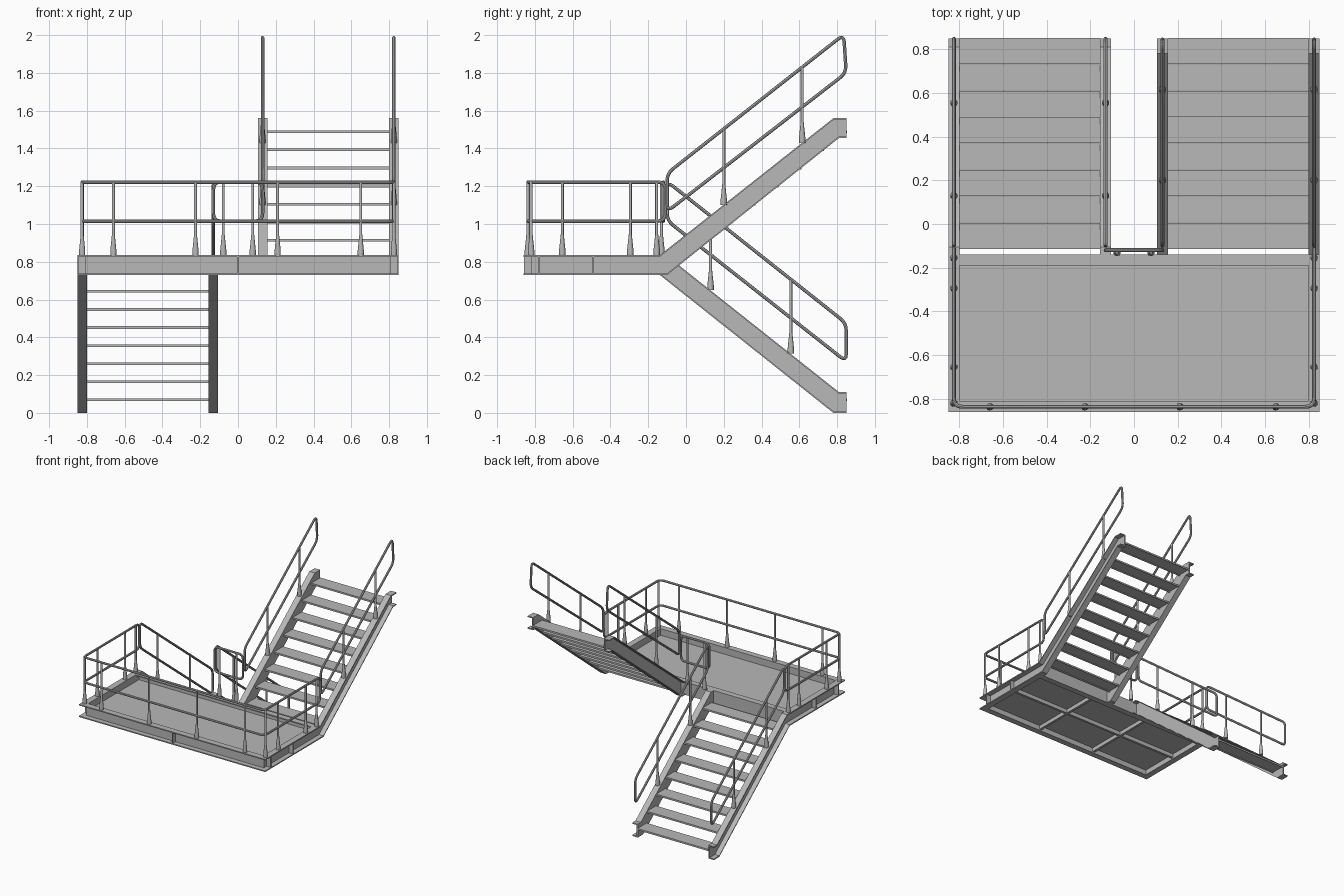
import bpy, bmesh
from mathutils import Vector

cube = bpy.data.objects.get("Cube")
if cube:
    bpy.data.objects.remove(cube)

steel = bpy.data.materials.new("grey_steel")
steel.use_nodes = True
GREY = (0.48, 0.48, 0.48, 1)
steel.diffuse_color = GREY
steel.node_tree.nodes["Principled BSDF"].inputs["Base Color"].default_value = GREY


def finish(name, bm):
    bmesh.ops.recalc_face_normals(bm, faces=bm.faces)
    mesh = bpy.data.meshes.new(name)
    bm.to_mesh(mesh)
    bm.free()
    mesh.materials.append(steel)
    obj = bpy.data.objects.new(name, mesh)
    bpy.context.collection.objects.link(obj)
    return obj


def add_box(bm, lo, hi):
    lo, hi = Vector(lo), Vector(hi)
    verts = bmesh.ops.create_cube(bm, size=1)["verts"]
    for v in verts:
        v.co = (lo + hi) / 2 + v.co * (hi - lo)


def box(name, lo, hi):
    bm = bmesh.new()
    add_box(bm, lo, hi)
    return finish(name, bm)


def channel(name, stations, t=0.009):
    """Sweep a C section; a station is (inner top, outer top, inner bottom, outer bottom)."""
    bm = bmesh.new()
    rings = []
    for station in stations:
        it, ot, ib, ob = map(Vector, station)
        up = Vector((0, 0, t))
        wt, wb = it.lerp(ot, 0.2), ib.lerp(ob, 0.2)
        section = [ot, it, ib, ob, ob + up, wb + up, wt - up, ot - up]
        rings.append([bm.verts.new(p) for p in section])
    for a, b in zip(rings, rings[1:]):
        for i in range(8):
            j = (i + 1) % 8
            bm.faces.new((a[i], a[j], b[j], b[i]))
    bm.faces.new(rings[0])
    bm.faces.new(rings[-1])
    return finish(name, bm)


def fillet(points, radius, cyclic, steps=4):
    """Round the corners of a polyline."""
    pts = [Vector(p) for p in points]
    out = []
    for i, p in enumerate(pts):
        if not cyclic and i in (0, len(pts) - 1):
            out.append(p)
            continue
        a, b = pts[i - 1], pts[(i + 1) % len(pts)]
        start = p + (a - p).normalized() * radius
        end = p + (b - p).normalized() * radius
        for k in range(steps + 1):
            f = k / steps
            out.append(start.lerp(p, f).lerp(p.lerp(end, f), f))
    return out


def pipe(name, points, radius=0.009, bend=0.04, cyclic=True):
    curve = bpy.data.curves.new(name, "CURVE")
    curve.dimensions = "3D"
    curve.bevel_depth = radius
    curve.bevel_resolution = 2
    curve.use_fill_caps = True
    pts = fillet(points, bend, cyclic)
    spline = curve.splines.new("POLY")
    spline.points.add(len(pts) - 1)
    for sp, p in zip(spline.points, pts):
        sp.co = (*p, 1)
    spline.use_cyclic_u = cyclic
    curve.materials.append(steel)
    obj = bpy.data.objects.new(name, curve)
    bpy.context.collection.objects.link(obj)
    bpy.ops.object.select_all(action="DESELECT")
    obj.select_set(True)
    bpy.context.view_layer.objects.active = obj
    bpy.ops.object.convert(target="MESH")
    bpy.ops.object.shade_smooth_by_angle()


def post(name, x, y, z0, z1):
    """Round post with a flared foot."""
    bm = bmesh.new()
    rings = []
    for z, r in ((z0, 0.017), (z0 + 0.025, 0.017), (z0 + 0.11, 0.008), (z1, 0.008)):
        ring = bmesh.ops.create_circle(bm, segments=10, radius=r)["verts"]
        for v in ring:
            v.co += Vector((x, y, z))
        rings.append(ring)
    for a, b in zip(rings, rings[1:]):
        for i in range(10):
            j = (i + 1) % 10
            bm.faces.new((a[i], a[j], b[j], b[i]))
    bm.faces.new(rings[0])
    bm.faces.new(rings[-1])
    obj = finish(name, bm)
    for face in obj.data.polygons:
        face.use_smooth = len(face.vertices) == 4


# Landing frame: outward channels on three sides, inward channel at the back
TOP, BOT = 0.835, 0.73
BACK, FRONT, SIDE, FLANGE = -0.14, -0.86, 0.85, 0.05


def plan_station(inner, outer):
    return ((*inner, TOP), (*outer, TOP), (*inner, BOT), (*outer, BOT))


IN_X, IN_Y = SIDE - FLANGE, FRONT + FLANGE
channel("landing_frame", [
    plan_station((-IN_X, BACK), (-SIDE, BACK)),
    plan_station((-IN_X, IN_Y), (-SIDE, FRONT)),
    plan_station((IN_X, IN_Y), (SIDE, FRONT)),
    plan_station((IN_X, BACK), (SIDE, BACK))])
channel("landing_back_beam", [
    plan_station((x, BACK), (x, BACK - FLANGE)) for x in (-IN_X, IN_X)])
box("landing_deck", (-IN_X, IN_Y, 0.772), (IN_X, BACK - 0.005, 0.78))

# Beams below the deck and stiffeners in the channels
box("deck_long_beam", (-IN_X, -0.5, BOT + 0.01), (IN_X, -0.48, 0.772))
for i, x in enumerate((-0.27, 0.27)):
    box(f"deck_cross_beam_{i}", (x - 0.01, IN_Y, BOT + 0.01), (x + 0.01, BACK, 0.772))
box("front_stiffener", (-0.004, FRONT + 0.003, BOT), (0.004, IN_Y, TOP))
for s in (-1, 1):
    for y in (-0.78, -0.49):
        x0, x1 = sorted((s * IN_X, s * (SIDE - 0.003)))
        box("side_stiffener", (x0, y - 0.004, BOT), (x1, y + 0.004, TOP))

# Flights: stringers given as (top, bottom) points in the side plane
lower_path = [((BACK, TOP), (BACK, BOT)), ((-0.105, TOP), (BACK + 0.001, BOT)),
              ((0.81, 0.11), (0.78, 0)), ((0.85, 0.11), (0.85, 0))]
upper_path = [((BACK, TOP), (BACK, BOT)), ((BACK + 0.001, TOP), (-0.1, BOT)),
              ((0.78, 1.56), (0.81, 1.455)), ((0.85, 1.56), (0.85, 1.455))]


def stringer(name, path, x_in, x_out):
    channel(name, [((x_in, *t), (x_out, *t), (x_in, *b), (x_out, *b)) for t, b in path])


def flight(name, side, path, first_z, rise):
    stringer(name + "_outer_stringer", path, side * 0.80, side * 0.85)
    stringer(name + "_inner_stringer", path, side * 0.155, side * 0.105)
    x0, x1 = sorted((side * 0.155, side * 0.80))
    pitch = 0.1212
    for i in range(8):
        y0, z = -0.115 + i * pitch, first_z + i * rise
        y1 = y0 + pitch - 0.002
        bm = bmesh.new()
        add_box(bm, (x0, y0, z - 0.006), (x1, y1, z))
        # folded lips along both edges of the tread
        add_box(bm, (x0, y0, z - 0.014), (x1, y0 + 0.006, z - 0.006))
        add_box(bm, (x0, y1 - 0.006, z - 0.014), (x1, y1, z - 0.006))
        finish(f"{name}_tread_{i + 1}", bm)


flight("lower_flight", -1, lower_path, 0.746, -0.0957)
flight("upper_flight", 1, upper_path, 0.825, 0.0957)

# Stair handrails: closed loops with two posts each
lower_loop = [(-0.1, 1.225), (0.848, 0.475), (0.848, 0.272), (-0.1, 1.018)]
upper_loop = [(-0.1, 1.268), (0.835, 2.003), (0.848, 1.8), (-0.1, 1.066)]
for x in (0.13, 0.825):
    pipe("lower_flight_handrail", [(-x, y, z) for y, z in lower_loop])
    pipe("upper_flight_handrail", [(x, y, z) for y, z in upper_loop])
    for y, z0, z1 in ((0.13, 0.65, 1.04), (0.555, 0.315, 0.705)):
        post("lower_flight_post", -x, y, z0, z1)
    for y, z0, z1 in ((0.2, 1.1, 1.5), (0.615, 1.43, 1.83)):
        post("upper_flight_post", x, y, z0, z1)

# Landing guardrail: one loop around three sides
RAIL, MID = 1.222, 1.015
plan = [(-0.825, -0.11), (-0.825, -0.837), (0.825, -0.837), (0.825, -0.11)]
pipe("landing_guardrail", [(x, y, RAIL) for x, y in plan]
     + [(x, y, MID) for x, y in reversed(plan)])
for x in (-0.66, -0.225, 0.21, 0.65):
    post("front_guard_post", x, -0.837, TOP, RAIL)
for x in (-0.825, 0.825):
    for y in (-0.655, -0.295, -0.155):
        post("side_guard_post", x, y, TOP, RAIL)
    post("corner_guard_post", x, -0.82, TOP, RAIL)

# Short guardrail between the flights
pipe("middle_guardrail", [(-0.13, -0.12, RAIL), (0.13, -0.12, RAIL),
                          (0.13, -0.12, MID), (-0.13, -0.12, MID)])
for x in (-0.078, 0.078):
    post("middle_guard_post", x, -0.13, TOP, RAIL)
